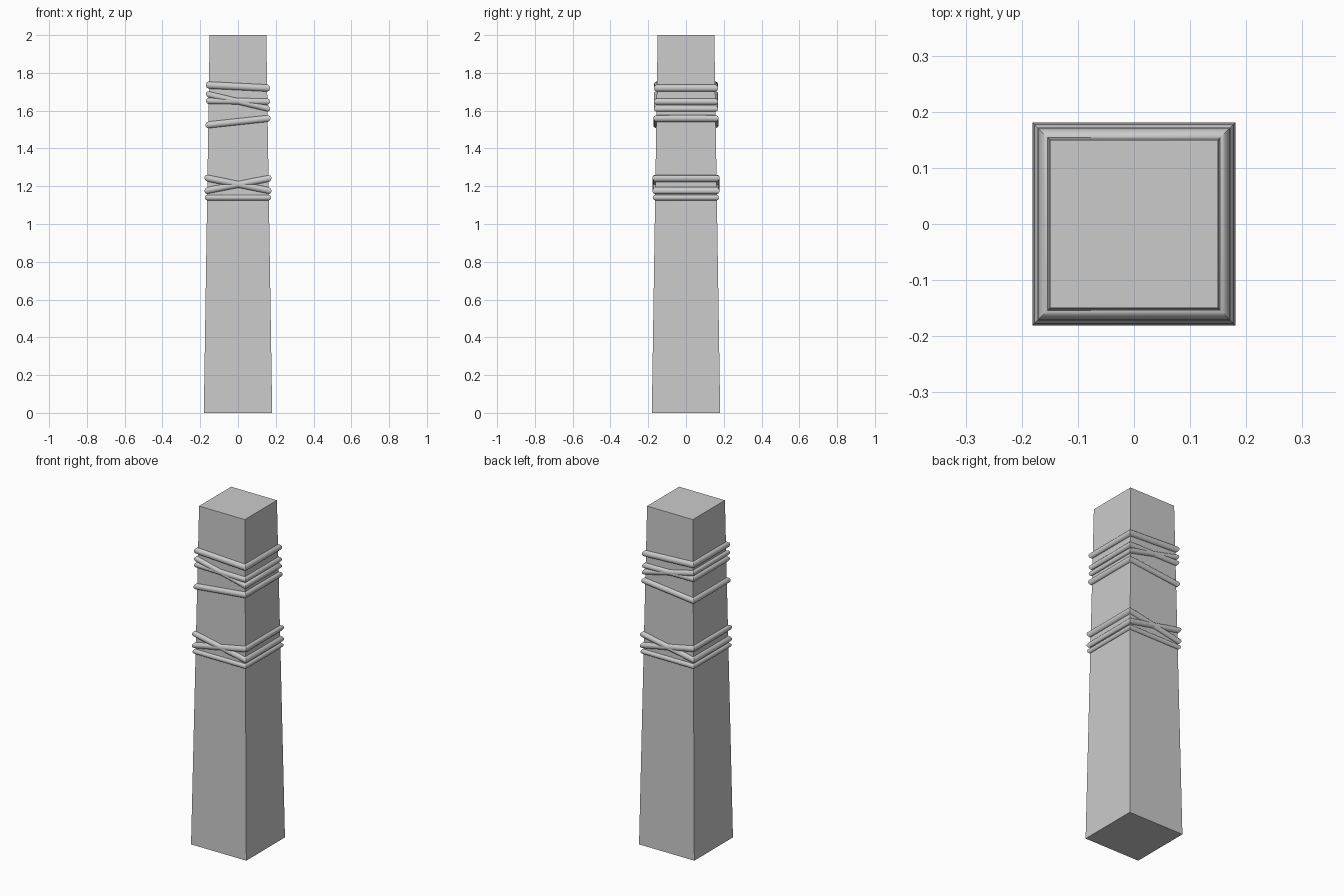
import bpy
import bmesh
import math

POST_BASE, POST_TOP, HEIGHT = 0.181, 0.15, 2.0
SEGMENTS = 20
CORNERS = [(-1, -1), (1, -1), (1, 1), (-1, 1)]

cube = bpy.data.objects.get("Cube")
if cube:
    bpy.data.objects.remove(cube, do_unlink=True)

# One plain grey for the whole model
grey = bpy.data.materials.new("plain_grey")
grey.use_nodes = True
colour = (0.6, 0.6, 0.6, 1)
grey.diffuse_color = colour
grey.node_tree.nodes["Principled BSDF"].inputs["Base Color"].default_value = colour


def finish(name, bm):
    bmesh.ops.recalc_face_normals(bm, faces=bm.faces)
    mesh = bpy.data.meshes.new(name)
    bm.to_mesh(mesh)
    bm.free()
    mesh.materials.append(grey)
    obj = bpy.data.objects.new(name, mesh)
    bpy.context.collection.objects.link(obj)
    return obj


def post_half_width(z):
    return POST_BASE + (POST_TOP - POST_BASE) * z / HEIGHT


# Tapered square post
bm = bmesh.new()
bmesh.ops.create_cube(bm, size=2)
for v in bm.verts:
    v.co.z = (v.co.z + 1) * HEIGHT / 2
    half = post_half_width(v.co.z)
    v.co.x *= half
    v.co.y *= half
finish("post", bm)


def rope_ring(name, z_left, z_right, radius):
    """Square mitred loop of round rope, leaning from one side to the other."""
    bm = bmesh.new()
    middle = (z_left + z_right) / 2
    half = post_half_width(middle) - 0.003
    slope = (z_right - z_left) / (2 * half)
    loops = []
    for sx, sy in CORNERS:
        loop = []
        for i in range(SEGMENTS):
            angle = math.tau * i / SEGMENTS
            reach = half + radius * math.cos(angle)
            x, y = sx * reach, sy * reach
            loop.append(bm.verts.new((x, y, middle + slope * x + radius * math.sin(angle))))
        loops.append(loop)
    for a, b in zip(loops, loops[1:] + loops[:1]):
        for i in range(SEGMENTS):
            j = (i + 1) % SEGMENTS
            bm.faces.new((a[i], a[j], b[j], b[i]))
    obj = finish(name, bm)
    bpy.ops.object.select_all(action="DESELECT")
    obj.select_set(True)
    bpy.context.view_layer.objects.active = obj
    bpy.ops.object.shade_smooth_by_angle(angle=math.radians(35))


# Upper wrapping
rope_ring("upper_rope_top", 1.735, 1.72, 0.019)
rope_ring("upper_rope_slanted", 1.685, 1.613, 0.017)
rope_ring("upper_rope_level", 1.652, 1.648, 0.017)
rope_ring("upper_rope_bottom", 1.525, 1.558, 0.018)

# Lower wrapping
rope_ring("lower_rope_falling", 1.242, 1.178, 0.018)
rope_ring("lower_rope_rising", 1.178, 1.24, 0.018)
rope_ring("lower_rope_bottom", 1.14, 1.14, 0.015)
